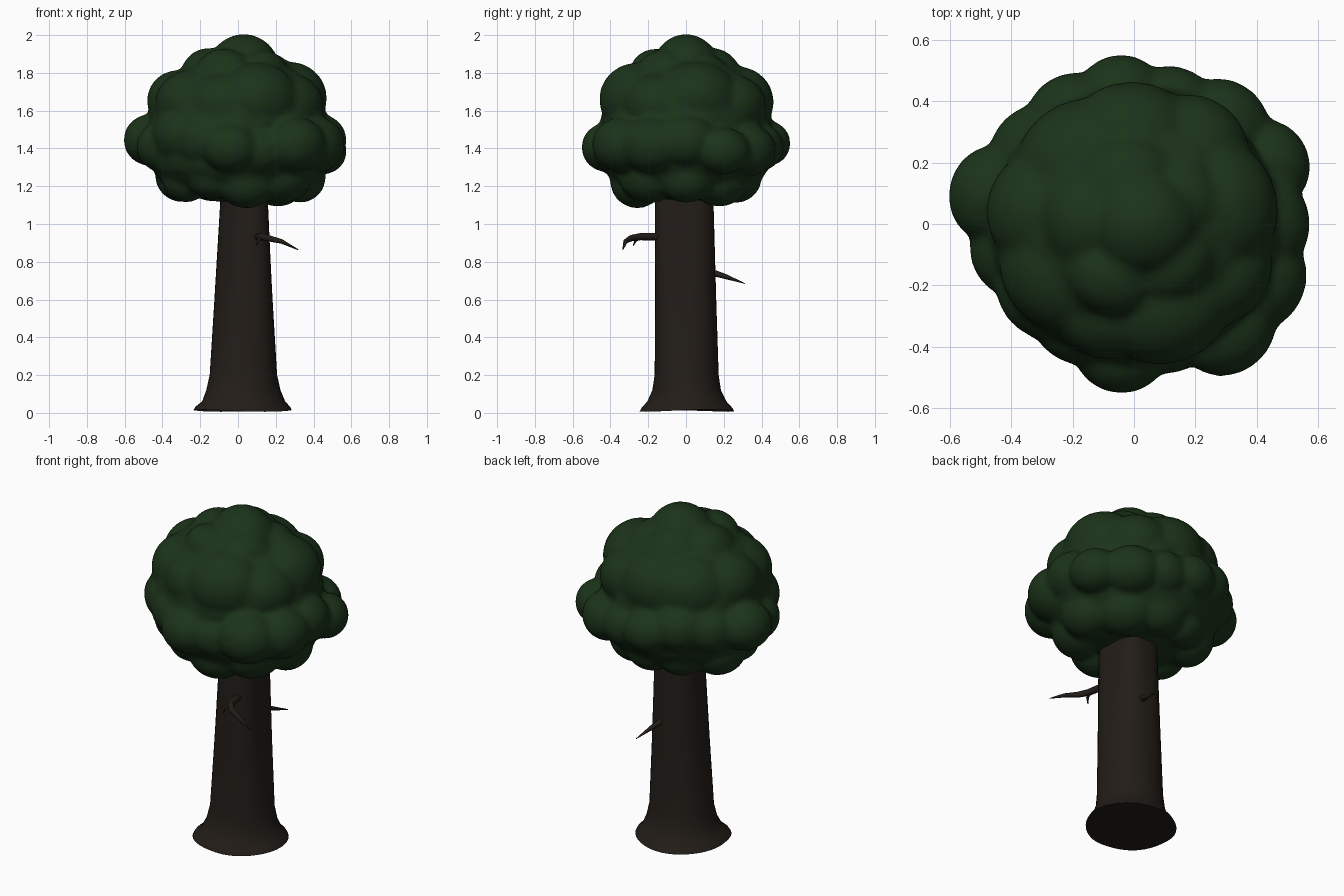
import bpy, bmesh, random
from math import cos, sin, tau
from mathutils import Matrix, Vector

if "Cube" in bpy.data.objects:
    bpy.data.objects.remove(bpy.data.objects["Cube"])

random.seed(11)


def material(name, color):
    m = bpy.data.materials.new(name)
    m.diffuse_color = (*color, 1)
    m.use_nodes = True
    m.node_tree.nodes["Principled BSDF"].inputs["Base Color"].default_value = m.diffuse_color
    return m


BARK = material("bark", (0.016, 0.012, 0.009))
LEAF = material("leaves", (0.011, 0.033, 0.010))


def add_object(name, bm, mat):
    bmesh.ops.recalc_face_normals(bm, faces=bm.faces)
    for f in bm.faces:
        f.smooth = True
    me = bpy.data.meshes.new(name)
    bm.to_mesh(me)
    bm.free()
    me.materials.append(mat)
    ob = bpy.data.objects.new(name, me)
    bpy.context.collection.objects.link(ob)
    return ob


# Trunk: lofted rings (z, x min, x max, y min, y max, bulges at the four diagonals)
bm = bmesh.new()
N = 40
rings = []
root = (-0.01, -0.03, 0.07, -0.03)
for z, x0, x1, y0, y1, bulge in [
        (0.012, -0.235, 0.285, -0.245, 0.255, root),
        (0.03, -0.225, 0.275, -0.235, 0.245, root),
        (0.06, -0.19, 0.25, -0.205, 0.215, root),
        (0.12, -0.168, 0.225, -0.178, 0.185, (0, 0, 0.04, 0)),
        (0.20, -0.15, 0.207, -0.166, 0.173, (0, 0.03, 0.02, 0.06)),
        (0.60, -0.125, 0.183, -0.163, 0.16, (0.05, 0.07, -0.03, 0.12)),
        (1.10, -0.095, 0.157, -0.162, 0.146, (0.12, 0.13, -0.1, 0.2)),
        (1.28, -0.085, 0.145, -0.15, 0.14, (0.12, 0.13, -0.1, 0.2))]:
    ring = []
    for i in range(N):
        a = tau * i / N
        k = 1 + bulge[int(4 * i / N)] * sin(2 * a) ** 2
        rim = 0.006 * sin(2 * a + 0.6) if z < 0.05 else 0
        ring.append(bm.verts.new(((x0 + x1) / 2 + k * (x1 - x0) / 2 * cos(a),
                                  (y0 + y1) / 2 + k * (y1 - y0) / 2 * sin(a), z + rim)))
    rings.append(ring)
for lo, hi in zip(rings, rings[1:]):
    for i in range(N):
        j = (i + 1) % N
        bm.faces.new((lo[i], lo[j], hi[j], hi[i]))
bm.faces.new(rings[0])
trunk = add_object("trunk", bm, BARK)
trunk.data.polygons[-1].use_smooth = False


# Dead branches: tapered tubes along short paths of (x, y, z, radius)
def branch(name, pts, sides=8):
    bm = bmesh.new()
    prev = None
    for n, p in enumerate(pts):
        a, b = pts[max(n - 1, 0)], pts[min(n + 1, len(pts) - 1)]
        rot = (Vector(b[:3]) - Vector(a[:3])).to_track_quat('Z', 'Y')
        ring = [bm.verts.new(Vector(p[:3]) + rot @ Vector((p[3] * cos(tau * i / sides),
                                                          p[3] * sin(tau * i / sides), 0)))
                for i in range(sides)]
        if prev:
            for i in range(sides):
                j = (i + 1) % sides
                bm.faces.new((prev[i], prev[j], ring[j], ring[i]))
        prev = ring
    bm.faces.new(prev)
    add_object(name, bm, BARK)


branch("front_branch", [(0.10, -0.12, 0.933, 0.02), (0.12, -0.24, 0.933, 0.019),
                        (0.16, -0.29, 0.925, 0.017), (0.23, -0.32, 0.908, 0.012),
                        (0.32, -0.335, 0.863, 0.002)])
branch("front_twig", [(0.12, -0.23, 0.932, 0.012), (0.11, -0.265, 0.915, 0.008),
                      (0.095, -0.28, 0.885, 0.002)])
branch("back_branch", [(0.06, 0.13, 0.745, 0.018), (0.08, 0.2, 0.725, 0.014),
                       (0.115, 0.312, 0.685, 0.002)])

# Canopy: rings of leaf puffs around broad cores, fused into one skin
bm = bmesh.new()


def puff(center, radii, turn=0.0):
    bmesh.ops.create_icosphere(bm, subdivisions=3, radius=1,
                               matrix=Matrix.Translation(center) @ Matrix.Rotation(turn, 4, 'Z')
                               @ Matrix.Diagonal((*radii, 1)))


def puff_ring(z, r, reaches, jitter, phase=0.0):
    for i, reach in enumerate(reaches):
        a = tau * i / len(reaches) + phase
        rr = r + random.uniform(-0.02, 0.015)
        d = reach + 0.006 - rr
        puff((d * cos(a), d * sin(a), z + random.uniform(-jitter, jitter)),
             (rr, rr * 1.15, rr), a)


puff((0, 0, 1.54), (0.475, 0.455, 0.37))
puff((0.01, 0, 1.36), (0.49, 0.46, 0.25))
puff_ring(1.245, 0.14, [0.46, 0.42, 0.40, 0.40, 0.45, 0.41, 0.40, 0.40, 0.45], 0.02)
puff_ring(1.43, 0.14, [0.57, 0.61, 0.575, 0.53, 0.55, 0.54, 0.54, 0.61,
                       0.54, 0.51, 0.50, 0.55, 0.50, 0.60, 0.595], 0.045)
puff_ring(1.645, 0.18, [0.47, 0.48, 0.46, 0.46, 0.48, 0.47, 0.45, 0.47, 0.48], 0.03, 0.2)
puff_ring(1.785, 0.15, [0.31, 0.29, 0.30, 0.31, 0.30], 0.015, 0.5)
puff((0.03, 0, 1.82), (0.19, 0.18, 0.187))
canopy = add_object("canopy", bm, LEAF)
fuse = canopy.modifiers.new("fuse", 'REMESH')
fuse.mode = 'VOXEL'
fuse.voxel_size = 0.016
fuse.use_smooth_shade = True
soften = canopy.modifiers.new("soften", 'SMOOTH')
soften.factor = 0.5
soften.iterations = 8
